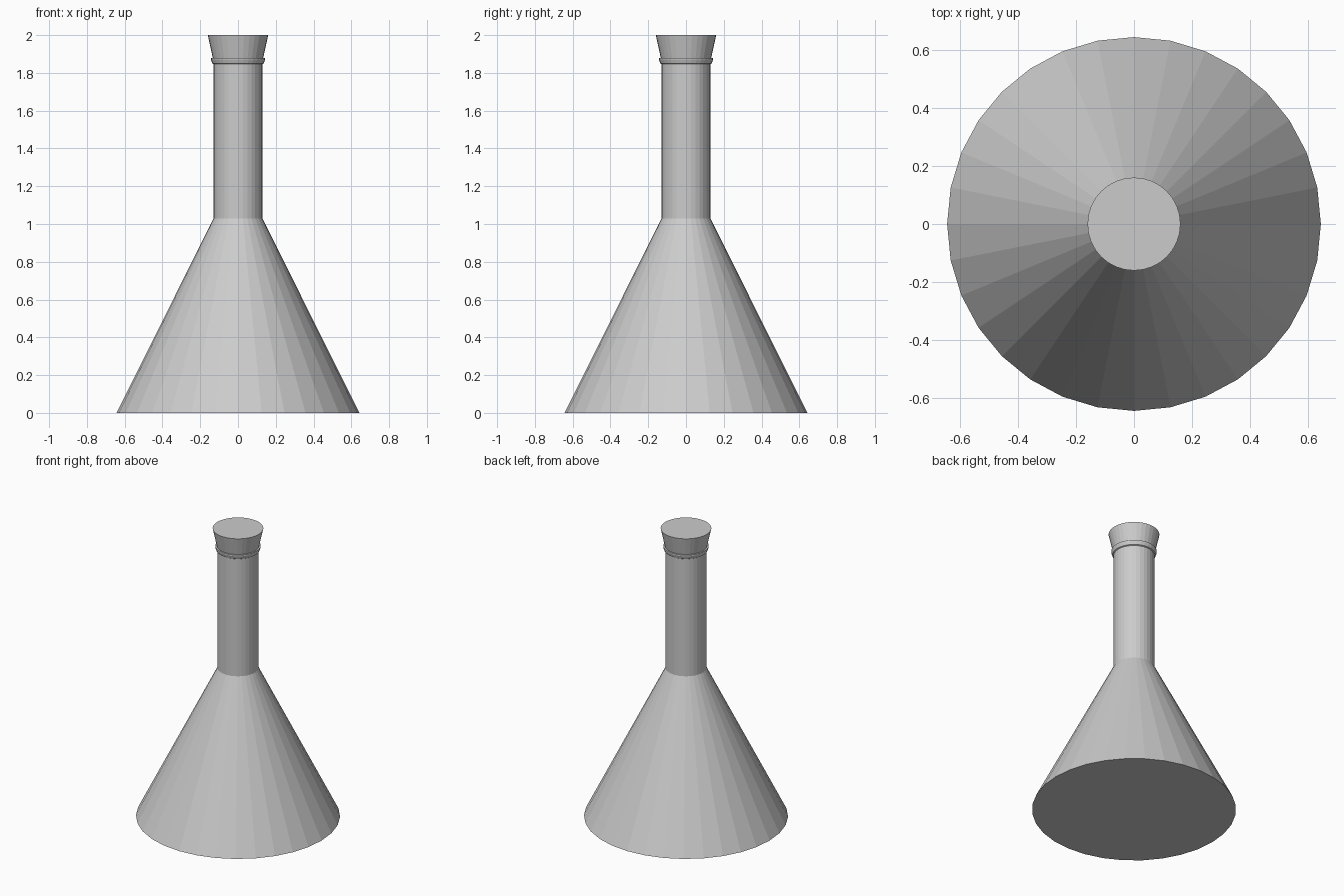
import bpy, bmesh
from math import cos, sin, tau

if "Cube" in bpy.data.objects:
    bpy.data.objects.remove(bpy.data.objects["Cube"])

SIDES = 32


def lathe(name, profile):
    """Revolve (radius, z) points, bottom to top, into a closed flat-shaded solid."""
    bm = bmesh.new()
    rings = [[bm.verts.new((r * cos(tau * i / SIDES), r * sin(tau * i / SIDES), z))
              for i in range(SIDES)] for r, z in profile]
    for low, high in zip(rings, rings[1:]):
        for i in range(SIDES):
            j = (i + 1) % SIDES
            bm.faces.new((low[i], low[j], high[j], high[i]))
    bm.faces.new(rings[0][::-1])
    bm.faces.new(rings[-1])
    mesh = bpy.data.meshes.new(name)
    bm.to_mesh(mesh)
    bm.free()
    obj = bpy.data.objects.new(name, mesh)
    bpy.context.collection.objects.link(obj)
    return obj


# Conical body with straight neck
lathe("flask_body", [(0.643, 0), (0.129, 1.03), (0.129, 1.87)])

# Small flared rim around the mouth
lathe("neck_rim", [(0.129, 1.846), (0.136, 1.85), (0.143, 1.87), (0.143, 1.879)])

# Tapered stopper seated in the mouth
lathe("stopper", [(0.129, 1.86), (0.16, 2.0)])
